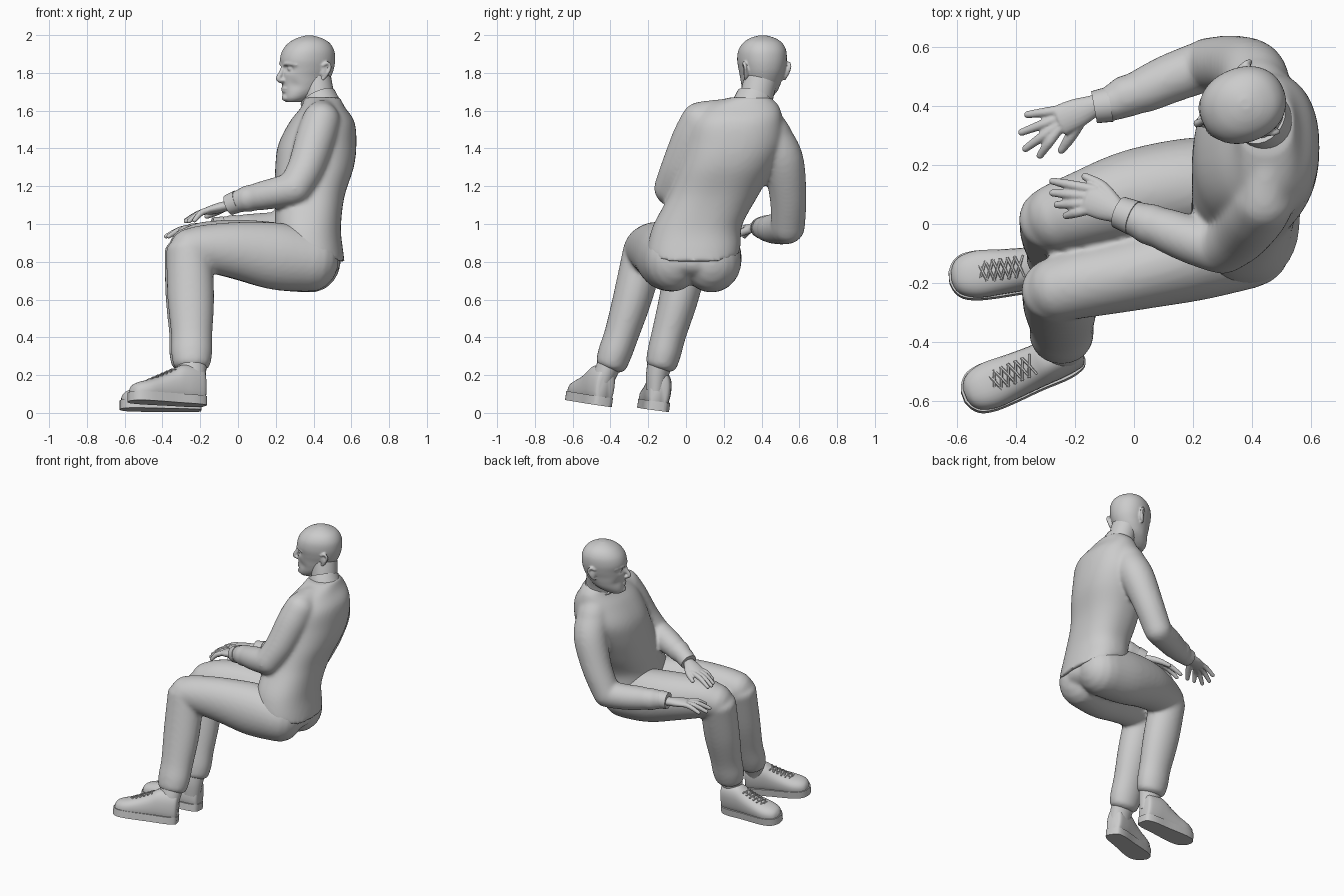
import bpy, bmesh, math
from mathutils import Vector, Matrix

X, Z = Vector((1, 0, 0)), Vector((0, 0, 1))


def spline(pts, sub):
    """Catmull-Rom through rows of numbers."""
    out = []
    n = len(pts)
    for i in range(n - 1):
        p = [pts[max(i - 1, 0)], pts[i], pts[i + 1], pts[min(i + 2, n - 1)]]
        for s in range(sub):
            t = s / sub
            out.append([0.5 * (2 * b + (c - a) * t + (2 * a - 5 * b + 4 * c - d) * t * t
                               + (3 * b - a - 3 * c + d) * t ** 3) for a, b, c, d in zip(*p)])
    return out + [list(pts[-1])]


def tube(bm, pts, ref=Z, cap=0.0, seg=28, sub=5, power=2.0, axis=None):
    """Loft ellipses along a path; rows are x, y, z, side radius[, radius along ref]."""
    pts = [tuple(p) if len(p) == 5 else tuple(p) + (p[3],) for p in pts]
    rows = spline(pts, sub)
    cs = [Vector(r[:3]) for r in rows]
    rings = []
    for i, r in enumerate(rows):
        t = axis or (cs[min(i + 1, len(cs) - 1)] - cs[max(i - 1, 0)]).normalized()
        side = t.cross(ref).normalized()
        rings.append((cs[i], side, side.cross(t), r[3], r[4], t))
    if cap:  # rounded ends
        def dome(g, sgn):
            c, s, u, a, b, t = g
            return [(c + t * sgn * cap * min(a, b) * math.sin(k), s, u,
                     a * math.cos(k), b * math.cos(k), t) for k in (0.35, 0.7, 1.05, 1.35, 1.5)]
        rings = dome(rings[0], -1)[::-1] + rings + dome(rings[-1], 1)
    loops = []
    for c, s, u, a, b, t in rings:
        loop = []
        for k in range(seg):
            w = 2 * math.pi * k / seg
            ca, sa = math.cos(w), math.sin(w)
            e = 2 / power
            loop.append(bm.verts.new(c + s * a * math.copysign(abs(ca) ** e, ca)
                                     + u * b * math.copysign(abs(sa) ** e, sa)))
        loops.append(loop)
    for l0, l1 in zip(loops, loops[1:]):
        for k in range(seg):
            j = (k + 1) % seg
            bm.faces.new((l0[k], l0[j], l1[j], l1[k]))
    bm.faces.new(loops[0])
    bm.faces.new(loops[-1])
    return [v for l in loops for v in l]


def blob(bm, loc, size):
    m = Matrix.Translation(loc) @ Matrix.Diagonal((*size, 1))
    bmesh.ops.create_uvsphere(bm, u_segments=20, v_segments=14, radius=1, matrix=m)


def finish(name, bm, voxel=0, smooth=0, matrix=None):
    if matrix:
        bm.transform(matrix)
    bmesh.ops.recalc_face_normals(bm, faces=bm.faces)
    me = bpy.data.meshes.new(name)
    bm.to_mesh(me)
    bm.free()
    ob = bpy.data.objects.new(name, me)
    bpy.context.collection.objects.link(ob)
    bpy.context.view_layer.objects.active = ob
    ob.select_set(True)
    bpy.ops.object.shade_smooth_by_angle(angle=math.radians(50))
    ob.select_set(False)
    if voxel:
        r = ob.modifiers.new("fuse", 'REMESH')
        r.mode, r.voxel_size, r.use_smooth_shade = 'VOXEL', voxel, True
        s = ob.modifiers.new("soften", 'SMOOTH')
        s.factor, s.iterations = 0.5, smooth
    return ob


# Sweater: torso, shoulders and sleeves fused together
bm = bmesh.new()
torso = tube(bm, [(.378, .04, .85, .245, .188), (.375, .045, .9, .245, .182), (.37, .065, 1.0, .235, .175),
                  (.38, .145, 1.15, .237, .185), (.405, .215, 1.3, .253, .208), (.42, .255, 1.42, .26, .207),
                  (.445, .27, 1.54, .242, .172), (.45, .295, 1.62, .2, .115), (.445, .34, 1.67, .11, .095)],
             X, seg=40, power=2.3, axis=Z)
for v in torso:  # hem dips at the back
    v.co.z += (.38 - v.co.x) * .3 * max(0, 1 - (v.co.z - .85) / .25)
tube(bm, [(.44, .085, 1.56, .09), (.45, .28, 1.57, .095), (.43, .4, 1.52, .11), (.42, .455, 1.46, .11)], cap=1)
tube(bm, [(.44, .075, 1.545, .102), (.41, .03, 1.45, .105), (.36, -.035, 1.3, .097), (.3, -.08, 1.19, .09)], X, 1)
tube(bm, [(.29, -.08, 1.185, .088), (.2, -.055, 1.165, .082), (.12, -.025, 1.148, .076), (.08, -.01, 1.14, .07),
          (.05, 0, 1.133, .072), (.02, .012, 1.125, .063), (-.01, .022, 1.115, .059)], cap=.3)
tube(bm, [(.42, .445, 1.46, .113), (.4, .51, 1.34, .112), (.33, .54, 1.15, .098), (.25, .54, .985, .09)], X, 1)
tube(bm, [(.24, .535, .98, .088), (.13, .495, .975, .084), (.04, .455, .975, .078), (0, .44, .975, .071),
          (-.03, .43, .977, .073), (-.06, .415, .978, .064), (-.09, .405, .98, .061)], cap=.3)
finish("sweater", bm, .012, 10)

# Sleeve cuffs and collar
bm = bmesh.new()
tube(bm, [(.0, .02, 1.12, .06), (-.05, .04, 1.1, .055)], sub=2)
tube(bm, [(-.08, .405, .98, .06), (-.135, .395, .98, .055)], sub=2)
finish("sleeve_cuffs", bm)
bm = bmesh.new()
tube(bm, [(.45, .345, 1.6, .112, .108), (.435, .357, 1.64, .106, .101), (.422, .368, 1.67, .102, .098)], X, sub=3)
finish("collar", bm)

# Trousers: pelvis, thighs and shins fused together
bm = bmesh.new()
tube(bm, [(.385, .025, .78, .18, .16), (.375, .035, .92, .205, .16)], X, .5)
tube(bm, [(.385, -.07, .805, .148, .165), (.2, -.113, .83, .148, .178), (0, -.165, .86, .128, .152),
          (-.17, -.2, .87, .118, .127), (-.25, -.218, .865, .112, .114)], cap=1)
tube(bm, [(.385, .135, .8, .157, .165), (.2, .13, .83, .162, .178), (0, .1, .865, .152, .159),
          (-.17, .05, .88, .13, .134), (-.25, .025, .87, .119, .116)], cap=1)
tube(bm, [(-.26, -.22, .865, .112, .121), (-.25, -.28, .62, .104, .124), (-.245, -.34, .42, .092, .11),
          (-.245, -.375, .32, .09, .109), (-.245, -.395, .26, .084, .1)], X, .5)
tube(bm, [(-.27, .02, .865, .112, .119), (-.26, -.035, .62, .104, .124), (-.255, -.09, .42, .092, .11),
          (-.255, -.115, .32, .09, .109), (-.255, -.13, .26, .084, .1)], X, .5)
finish("trousers", bm, .012, 9)

# Socks
bm = bmesh.new()
tube(bm, [(-.245, -.395, .28, .066, .08), (-.245, -.43, .2, .06, .075), (-.25, -.455, .12, .052, .07)], X)
tube(bm, [(-.255, -.135, .28, .066, .08), (-.26, -.152, .2, .06, .075), (-.265, -.16, .12, .052, .07)], X)
finish("socks", bm)


def shoe(name, heel, toe, pitch):
    """Upper, sole and crossed laces in a local frame with +x towards the toe."""
    m = (Matrix.Translation(heel) @ Matrix.Rotation(math.atan2(toe[1] - heel[1], toe[0] - heel[0]), 4, 'Z')
         @ Matrix.Rotation(-pitch, 4, 'Y') @ Matrix.Rotation(.13, 4, 'X'))
    up = bmesh.new()
    prof = [(.006, .035, .17), (.02, .054, .2), (.08, .066, .212), (.14, .07, .21), (.19, .072, .18),
            (.26, .076, .145), (.33, .08, .12), (.38, .07, .105), (.41, .05, .088), (.424, .02, .065)]
    tube(up, [(x, 0, h / 2, w, h / 2) for x, w, h in prof], sub=4, power=2.4, axis=X)
    finish(name + "_upper", up, matrix=m)
    sole = bmesh.new()
    outline = spline([(0, .03), (.015, .052), (.07, .068), (.17, .072), (.27, .08), (.34, .082),
                      (.39, .072), (.418, .048), (.432, .018)], 4)
    ring = outline + [(x, -w) for x, w in reversed(outline)]
    f = sole.faces.new([sole.verts.new((x, y, 0)) for x, y in ring])
    ext = bmesh.ops.extrude_face_region(sole, geom=[f])
    bmesh.ops.translate(sole, vec=(0, 0, .048), verts=[g for g in ext["geom"] if isinstance(g, bmesh.types.BMVert)])
    finish(name + "_sole", sole, matrix=m)
    lace = bmesh.new()

    def top(x):
        return .182 - (x - .19) * .47
    for i in range(6):
        a, b = .18 + i * .025, .208 + i * .025
        for s in (-1, 1):
            tube(lace, [(a, -.036 * s, top(a) - .008, .005), (.5 * (a + b), 0, top(.5 * (a + b)) + .003, .005),
                        (b, .036 * s, top(b) - .008, .005)], seg=6, sub=3)
    finish(name + "_laces", lace, matrix=m)


shoe("left_shoe", (-.175, -.437, .036), (-.57, -.585), .06)
shoe("right_shoe", (-.195, -.152, .012), (-.63, -.185), .015)


def hand(name, wrist, knuckle, side, tips, thumb):
    """Flat palm, four fingers (index first) and a thumb."""
    bm = bmesh.new()
    w, k, s = Vector(wrist), Vector(knuckle), Vector(side).normalized()
    d = (k - w).normalized()
    tube(bm, [(*(w - d * .03), .036, .028), (*w, .037, .027), (*(w + (k - w) * .5), .05, .027),
              (*k, .053, .022)], cap=.6, seg=20)
    for i, tip in enumerate(tips):
        base, tip = k + s * (.038 - .025 * i) - d * .01, Vector(tip)
        mid = base.lerp(tip, .5) + Z * .012
        tube(bm, [(*base, .0175), (*mid, .0165), (*tip, .0125)], cap=1, seg=12, sub=5)
    base, tip = w + d * .03 + s * .025, Vector(thumb)
    tube(bm, [(*base, .022), (*(base.lerp(tip, .5) + s * .012), .02), (*tip, .0135)], cap=1, seg=12, sub=4)
    finish(name, bm, .005, 2)


hand("left_hand", (-.045, .038, 1.1), (-.155, .085, 1.07), (.4, .9, 0),
     [(-.275, .145, 1.02), (-.275, .105, 1.015), (-.26, .065, 1.015), (-.23, .028, 1.02)], (-.165, .16, 1.04))
hand("right_hand", (-.135, .4, .98), (-.25, .35, .98), (-.4, -.9, 0),
     [(-.318, .232, .945), (-.367, .255, .935), (-.38, .31, .935), (-.36, .37, .945)], (-.245, .25, .93))

# Head in a local frame, face towards -x: slices are z, front, back, half width
bm = bmesh.new()
slices = [(1.645, -.128, -.05, .04), (1.665, -.142, 0, .066), (1.7, -.143, .06, .088), (1.74, -.146, .095, .1),
          (1.78, -.148, .118, .108), (1.82, -.15, .133, .118), (1.87, -.155, .14, .126), (1.92, -.14, .134, .122),
          (1.96, -.105, .108, .1), (1.985, -.06, .065, .063), (1.998, -.015, .02, .02)]
skull = tube(bm, [((f + b) / 2, 0, z, w, (b - f) / 2) for z, f, b, w in slices], X, seg=56, power=2.15, axis=Z)
for v in skull:  # eye sockets and hollow cheeks
    if v.co.x < 0:
        y = abs(v.co.y)
        v.co.x += .024 * math.exp(-((y - .045) / .028) ** 2 - ((v.co.z - 1.823) / .018) ** 2)
        v.co.x += .012 * math.exp(-((y - .07) / .025) ** 2 - ((v.co.z - 1.735) / .03) ** 2)
tube(bm, [(-.143, 0, 1.835, .013), (-.158, 0, 1.8, .013), (-.174, 0, 1.77, .014), (-.155, 0, 1.757, .014)], X, 1, 14)
blob(bm, (-.144, 0, 1.717), (.009, .03, .008))
blob(bm, (-.143, 0, 1.703), (.009, .026, .008))
blob(bm, (-.134, 0, 1.668), (.018, .03, .018))
for s in (-1, 1):
    blob(bm, (-.153, s * .016, 1.761), (.012, .009, .009))
    blob(bm, (-.121, s * .045, 1.822), (.018, .018, .014))
    tube(bm, [(-.148, s * .015, 1.842, .009), (-.14, s * .05, 1.85, .01), (-.105, s * .09, 1.842, .008)], Z, 1, 10)
    # ear rim and bowl
    rim = [(.035, s * .11, 1.767, .009), (.056, s * .12, 1.795, .009), (.07, s * .127, 1.83, .009),
           (.055, s * .128, 1.852, .009), (.03, s * .121, 1.84, .008)]
    tube(bm, rim, Vector((0, 1, 0)), 1, 10)
    blob(bm, (.045, s * .113, 1.81), (.022, .012, .042))
turn = Matrix.Translation((.375, .405, 0)) @ Matrix.Rotation(math.radians(22), 4, 'Z')
finish("head", bm, .006, 3, turn)

# Neck
bm = bmesh.new()
tube(bm, [(.435, .36, 1.58, .092, .088), (.425, .375, 1.68, .088, .084), (.41, .395, 1.76, .09, .085)], X)
finish("neck", bm)
